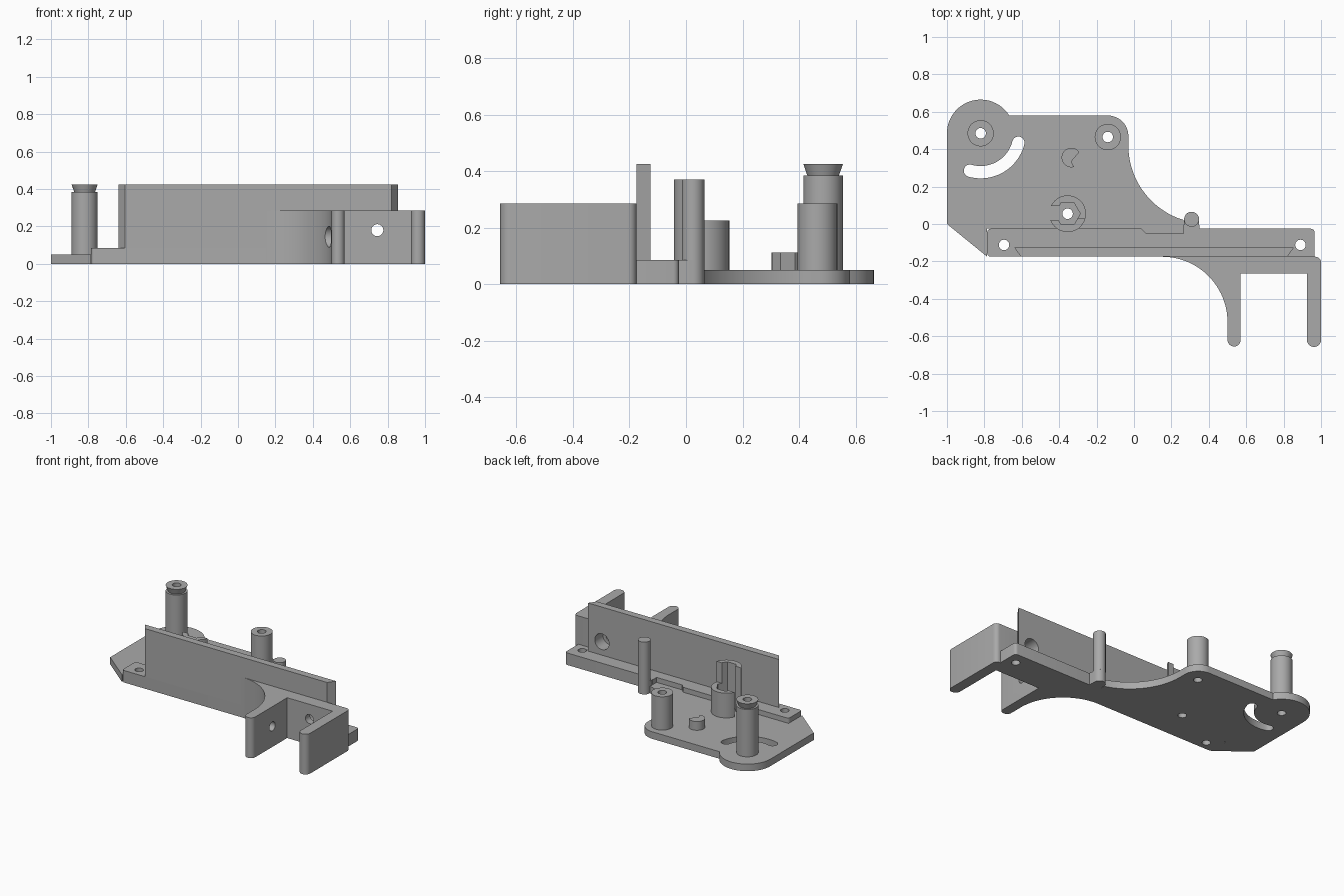
import bpy, bmesh
from math import cos, sin, radians
from mathutils import Matrix, Vector

cube = bpy.data.objects.get("Cube")
if cube:
    bpy.data.objects.remove(cube, do_unlink=True)

grey = bpy.data.materials.new("plain grey")
grey.use_nodes = True
GREY = (0.4, 0.4, 0.4, 1)
grey.diffuse_color = GREY
grey.node_tree.nodes["Principled BSDF"].inputs["Base Color"].default_value = GREY


def arc(cx, cy, r, start, end, steps=16):
    angles = [radians(start + (end - start) * i / steps) for i in range(steps + 1)]
    return [(cx + r * cos(a), cy + r * sin(a)) for a in angles]


def circle(cx, cy, r, sides=48):
    return arc(cx, cy, r, 0, 360 - 360 / sides, sides - 1)


def rounded_box(x0, x1, y0, y1, r):
    return (arc(x1 - r, y1 - r, r, 0, 90, 5) + arc(x0 + r, y1 - r, r, 90, 180, 5)
            + arc(x0 + r, y0 + r, r, 180, 270, 5) + arc(x1 - r, y0 + r, r, 270, 360, 5))


def prism(name, outline, z0, z1, helper=False):
    """Extrude a flat outline between two heights."""
    bm = bmesh.new()
    face = bm.faces.new([bm.verts.new((x, y, z0)) for x, y in outline])
    grown = bmesh.ops.extrude_face_region(bm, geom=[face])
    top = [v for v in grown["geom"] if isinstance(v, bmesh.types.BMVert)]
    bmesh.ops.translate(bm, verts=top, vec=(0, 0, z1 - z0))
    bmesh.ops.recalc_face_normals(bm, faces=bm.faces)
    return finish(name, bm, helper)


def rod(name, start, end, r0, r1=None, helper=False):
    """Round bar or cone between two points."""
    a, b = Vector(start), Vector(end)
    turn = (b - a).to_track_quat("Z", "Y").to_matrix().to_4x4()
    bm = bmesh.new()
    bmesh.ops.create_cone(bm, cap_ends=True, segments=48, radius1=r0,
                          radius2=r0 if r1 is None else r1, depth=(b - a).length,
                          matrix=Matrix.Translation((a + b) / 2) @ turn)
    return finish(name, bm, helper)


def finish(name, bm, helper):
    mesh = bpy.data.meshes.new(name)
    bm.to_mesh(mesh)
    bm.free()
    mesh.materials.append(grey)
    obj = bpy.data.objects.new(name, mesh)
    bpy.context.collection.objects.link(obj)
    obj.hide_render = helper
    return obj


def cut(obj, *cutters):
    bpy.context.view_layer.objects.active = obj
    for cutter in cutters:
        mod = obj.modifiers.new("cut", "BOOLEAN")
        mod.operation, mod.solver, mod.object = "DIFFERENCE", "EXACT", cutter
        bpy.ops.object.modifier_apply(modifier=mod.name)


# Main positions
TALL, SHORT, NUT = (-0.82, 0.485), (-0.14, 0.465), (-0.355, 0.055)
RAIL_HOLES = [(-0.695, -0.112), (0.89, -0.112)]
BASE, RAIL, CLAMP, WALL = 0.05, 0.085, 0.285, 0.425

# Cutters
bores = [rod("bore_cutter", (x, y, -0.1), (x, y, 0.6), 0.028, helper=True)
         for x, y in [TALL, SHORT, NUT] + RAIL_HOLES]
slot = prism("slot_cutter", arc(*TALL, 0.241, -106, -14, 24) +
             arc(TALL[0] + 0.208 * cos(radians(-14)), TALL[1] + 0.208 * sin(radians(-14)),
                 0.033, -14, 166, 10)[1:-1] +
             arc(*TALL, 0.175, -14, -106, 24) +
             arc(TALL[0] + 0.208 * cos(radians(-106)), TALL[1] + 0.208 * sin(radians(-106)),
                 0.033, 74, 254, 10)[1:-1], -0.1, 0.1, True)
hexagon = prism("hex_cutter", circle(*NUT, 0.068, 6), 0.0, 0.6, True)
gap = prism("gap_cutter", rounded_box(-0.5, -0.39, 0.022, 0.095, 0.001), 0.0, 0.6, True)
screw = rod("screw_cutter", (0.745, -0.4, 0.18), (0.745, 0, 0.18), 0.032, helper=True)
screw_head = rod("screw_head_cutter", (0.745, -0.215, 0.18), (0.745, 0, 0.18), 0.056, helper=True)
pin = rod("pin_cutter", (0.3, -0.43, 0.145), (0.65, -0.43, 0.145), 0.032, helper=True)
pin_head = rod("pin_head_cutter", (0.3, -0.43, 0.145), (0.53, -0.43, 0.145), 0.056, helper=True)

# Base plate with curved outline
plate = prism("base_plate",
              [(-1, 0), (-0.785, -0.175), (-0.785, -0.025), (0.04, -0.025), (0.065, -0.05),
               (0.265, -0.05), (0.265, 0.022)]
              + arc(0.387, 0.42, 0.417, 250, 180, 24)
              + arc(-0.14, 0.47, 0.11, 0, 90, 12)
              + arc(*TALL, 0.18, 32, 180, 24), 0, BASE)
cut(plate, slot, *bores[:3])

# Rail with rounded ends, a shallow notch and a tab for the guide pin
rail = prism("rail",
             arc(-0.765, -0.155, 0.02, 270, 180, 5) + arc(-0.765, -0.045, 0.02, 180, 90, 5)
             + [(0.04, -0.025), (0.065, -0.05), (0.265, -0.05), (0.265, -0.005),
                (0.35, -0.005), (0.35, -0.025)]
             + arc(0.945, -0.045, 0.02, 90, 0, 5) + [(0.965, -0.175)], 0, RAIL)
cut(rail, *bores[3:])

# Upright wall with angled ends
wall = prism("wall", [(-0.605, -0.175), (0.82, -0.175), (0.855, -0.125), (-0.64, -0.125)],
             RAIL, WALL)
cut(wall, screw_head)

# Forked clamp on the front
clamp = prism("clamp",
              arc(0.15, -0.525, 0.35, 90, 0, 32) + arc(0.535, -0.62, 0.035, 180, 360, 12)
              + [(0.57, -0.265), (0.925, -0.265)]
              + arc(0.9625, -0.62, 0.0375, 180, 360, 12)
              + arc(0.97, -0.205, 0.03, 0, 90, 6), 0, CLAMP)
cut(clamp, screw, screw_head, pin, pin_head)

# Tall post with a flared collar, and short post
tall_post = rod("tall_post", (*TALL, BASE), (*TALL, 0.385), 0.07)
collar = rod("tall_post_collar", (*TALL, 0.385), (*TALL, WALL), 0.056, 0.07)
short_post = rod("short_post", (*SHORT, BASE), (*SHORT, CLAMP), 0.07)
for post, bore in ((tall_post, bores[0]), (collar, bores[0]), (short_post, bores[1])):
    cut(post, bore)

# Stepped hexagonal socket
low = prism("socket_low_side", arc(*NUT, 0.098, -15, 195, 32), BASE, 0.225)
high = prism("socket_high_side", arc(*NUT, 0.098, 195, 345, 24), BASE, 0.37)
for side in (low, high):
    cut(side, hexagon, gap)

# Guide pin and small stop
prism("guide_pin", arc(0.308, 0.025, 0.04, 0, 180, 20) + [(0.268, -0.005), (0.348, -0.005)],
      0, RAIL)
rod("guide_pin_shaft", (0.308, 0.025, RAIL), (0.308, 0.025, 0.37), 0.04)
prism("stop", arc(-0.335, 0.355, 0.052, 35, 285, 24) + [(-0.335, 0.335)], BASE, 0.112)

# Smooth round sides, crisp edges
for obj in bpy.context.collection.objects:
    if obj.type == "MESH" and not obj.hide_render:
        bpy.ops.object.select_all(action="DESELECT")
        obj.select_set(True)
        bpy.context.view_layer.objects.active = obj
        bpy.ops.object.shade_smooth_by_angle(angle=radians(30))
